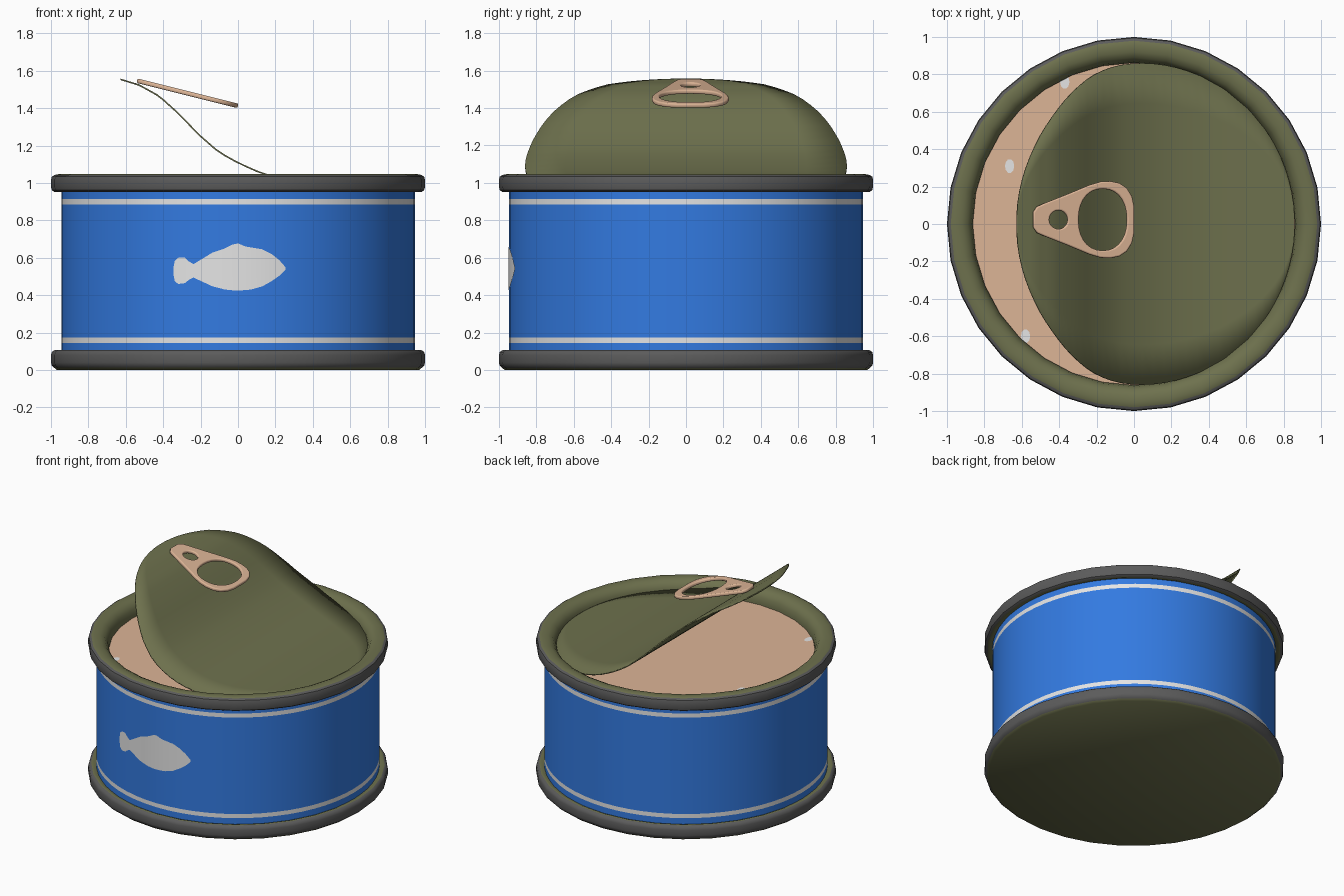
import bpy, bmesh, math

if "Cube" in bpy.data.objects:
    bpy.data.objects.remove(bpy.data.objects["Cube"])

def material(name, r, g, b):
    m = bpy.data.materials.new(name)
    m.diffuse_color = (r, g, b, 1)
    m.use_nodes = True
    m.node_tree.nodes["Principled BSDF"].inputs["Base Color"].default_value = m.diffuse_color
    return m

BLUE = material("label blue", 0.033, 0.195, 0.75)
WHITE = material("print white", 0.78, 0.78, 0.78)
GREY = material("rim grey", 0.105, 0.105, 0.105)
OLIVE = material("metal olive", 0.155, 0.165, 0.075)
TAN = material("food tan", 0.72, 0.46, 0.305)

def finish(name, bm, mats, angle=40):
    me = bpy.data.meshes.new(name)
    bm.to_mesh(me)
    bm.free()
    ob = bpy.data.objects.new(name, me)
    bpy.context.collection.objects.link(ob)
    for m in mats:
        me.materials.append(m)
    smooth(ob, angle)
    return ob

def smooth(ob, angle):
    bpy.ops.object.select_all(action='DESELECT')
    ob.select_set(True)
    bpy.context.view_layer.objects.active = ob
    bpy.ops.object.shade_smooth_by_angle(angle=math.radians(angle))

def lathe(name, profile, mats, n=32, rule=lambda r, z: 0):
    """Spin an (r, z) profile, listed counter-clockwise, round the z axis."""
    bm = bmesh.new()
    rings = [[bm.verts.new((r * math.cos(2 * math.pi * i / n),
                            r * math.sin(2 * math.pi * i / n), z))
              for i in range(n)] for r, z in profile]
    for k in range(len(profile) - 1):
        a, b = rings[k], rings[k + 1]
        mid = [(p + q) / 2 for p, q in zip(profile[k], profile[k + 1])]
        for i in range(n):
            j = (i + 1) % n
            bm.faces.new((a[i], a[j], b[j], b[i])).material_index = rule(*mid)
    bmesh.ops.remove_doubles(bm, verts=bm.verts, dist=1e-5)
    return finish(name, bm, mats)

# Can body with printed stripes
R = 0.945
lathe("can_body", [(R, z) for z in (0.09, 0.145, 0.175, 0.885, 0.915, 0.965)],
      [BLUE, WHITE], 64,
      lambda r, z: int(0.145 < z < 0.175 or 0.885 < z < 0.915))

# Rims: grey outer band, olive elsewhere
band = lambda r, z: int(r > 0.98)
lathe("bottom_rim", [(0, 0), (0.968, 0), (0.983, 0.012), (0.996, 0.024), (1.0, 0.04),
                     (1.0, 0.08), (0.995, 0.097), (0.98, 0.107), (0.965, 0.107),
                     (0.94, 0.098)], [OLIVE, GREY], 32, band)
lathe("top_rim", [(0.94, 0.96), (0.965, 0.951), (0.98, 0.951), (0.995, 0.961),
                  (1.0, 0.98), (1.0, 1.017), (0.995, 1.034), (0.98, 1.043),
                  (0.955, 1.048), (0.92, 1.045), (0.89, 1.03), (0.87, 1.0),
                  (0.862, 0.96), (0.862, 0.9)], [OLIVE, GREY], 32, band)

# Food filling with a few pale flecks
lathe("food", [(0.865, 0.945), (0, 0.945)], [TAN], 32)
bm = bmesh.new()
for x, y in ((-0.37, 0.76), (-0.665, 0.31), (-0.58, -0.6)):
    bm.faces.new([bm.verts.new((x + 0.025 * math.cos(t * math.pi / 5),
                                y + 0.038 * math.sin(t * math.pi / 5), 0.948))
                  for t in range(10)])
finish("food_flecks", bm, [WHITE])

# Peeled lid: a disc bent along an S-shaped profile, from hinge side to free end
path = [(0.86, 0.985), (0.6, 0.985), (0.4, 0.995), (0.25, 1.02), (0.126, 1.056),
        (0.008, 1.108), (-0.1, 1.168), (-0.206, 1.26), (-0.313, 1.372),
        (-0.42, 1.468), (-0.527, 1.527), (-0.628, 1.558)]
lengths = [math.dist(p, q) for p, q in zip(path, path[1:])]

def on_path(t):
    d = t * sum(lengths)
    for p, q, l in zip(path, path[1:], lengths):
        if d <= l + 1e-6:
            return [a + (b - a) * d / l for a, b in zip(p, q)]
        d -= l
    return path[-1]

bm = bmesh.new()
rows = []
N = 40
for i in range(N + 1):
    a = math.pi * (0.015 + 0.97 * i / N)
    x, z = on_path((1 - math.cos(a)) / 2)
    w = 0.86 * math.sin(a)
    rows.append([bm.verts.new((x, w * k / 4, z)) for k in range(-4, 5)])
for a, b in zip(rows, rows[1:]):
    for k in range(8):
        bm.faces.new((a[k], a[k + 1], b[k + 1], b[k]))
lid = finish("peeled_lid", bm, [OLIVE])
if lid.data.polygons[0].normal.z < 0:
    lid.data.flip_normals()
solid = lid.modifiers.new("thickness", 'SOLIDIFY')
solid.thickness = 0.008

# Pull tab: teardrop outline with two holes, tilted
cu = bpy.data.curves.new("pull_tab", 'CURVE')
cu.dimensions = '2D'
cu.fill_mode = 'BOTH'
cu.extrude = 0.004
cu.bevel_depth = 0.008
cu.bevel_resolution = 2
cu.offset = -0.008

def loop(points):
    s = cu.splines.new('POLY')
    s.points.add(len(points) - 1)
    for p, (x, y) in zip(s.points, points):
        p.co = (x, y, 0, 1)
    s.use_cyclic_u = True

def oval(cx, rx, ry, n=28, power=1.0):
    pts = []
    for i in range(n):
        c, s = math.cos(2 * math.pi * i / n), math.sin(2 * math.pi * i / n)
        pts.append((cx + rx * math.copysign(abs(c) ** power, c),
                    ry * math.copysign(abs(s) ** power, s)))
    return pts

half = [(0, 0.07), (-0.012, 0.125), (-0.04, 0.17), (-0.08, 0.196), (-0.13, 0.206),
        (-0.18, 0.203), (-0.24, 0.185), (-0.36, 0.135), (-0.48, 0.088),
        (-0.52, 0.07), (-0.54, 0.04)]
loop(half + [(x, -y) for x, y in reversed(half)])
loop(oval(-0.168, 0.13, 0.165, power=0.9))
loop(oval(-0.405, 0.05, 0.05, 20))
tab = bpy.data.objects.new("pull_tab", cu)
bpy.context.collection.objects.link(tab)
cu.materials.append(TAN)
tab.location = (0, 0.023, 1.412)
tab.rotation_euler = (0, math.atan(0.25), 0)
tab.scale = (1.03, 1, 1)
bpy.ops.object.select_all(action='DESELECT')
tab.select_set(True)
bpy.context.view_layer.objects.active = tab
bpy.ops.object.convert(target='MESH')
smooth(bpy.context.object, 40)

# Printed fish wrapped round the front: (x, top, bottom) columns
fish = [(-0.345, 0.55, 0.51), (-0.338, 0.583, 0.475), (-0.32, 0.6, 0.46),
        (-0.285, 0.602, 0.464), (-0.262, 0.58, 0.482), (-0.238, 0.566, 0.494),
        (-0.19, 0.595, 0.472), (-0.136, 0.628, 0.447), (-0.07, 0.65, 0.43),
        (-0.03, 0.67, 0.426), (0.0, 0.677, 0.425), (0.04, 0.66, 0.427),
        (0.07, 0.655, 0.43), (0.13, 0.645, 0.447), (0.18, 0.62, 0.475),
        (0.22, 0.588, 0.503), (0.245, 0.56, 0.527), (0.255, 0.548, 0.538)]
bm = bmesh.new()
cols = []
for (x0, t0, b0), (x1, t1, b1) in zip(fish, fish[1:]):
    for f in (0, 0.5, 1):
        x, t, b = x0 + (x1 - x0) * f, t0 + (t1 - t0) * f, b0 + (b1 - b0) * f
        y = -math.sqrt(0.949 ** 2 - x * x)
        cols.append((bm.verts.new((x, y, b)), bm.verts.new((x, y, t))))
for i, (a, b) in enumerate(zip(cols, cols[1:])):
    if i % 3 != 2:
        bm.faces.new((a[0], b[0], b[1], a[1]))
bmesh.ops.remove_doubles(bm, verts=bm.verts, dist=1e-5)
finish("fish_print", bm, [WHITE])
